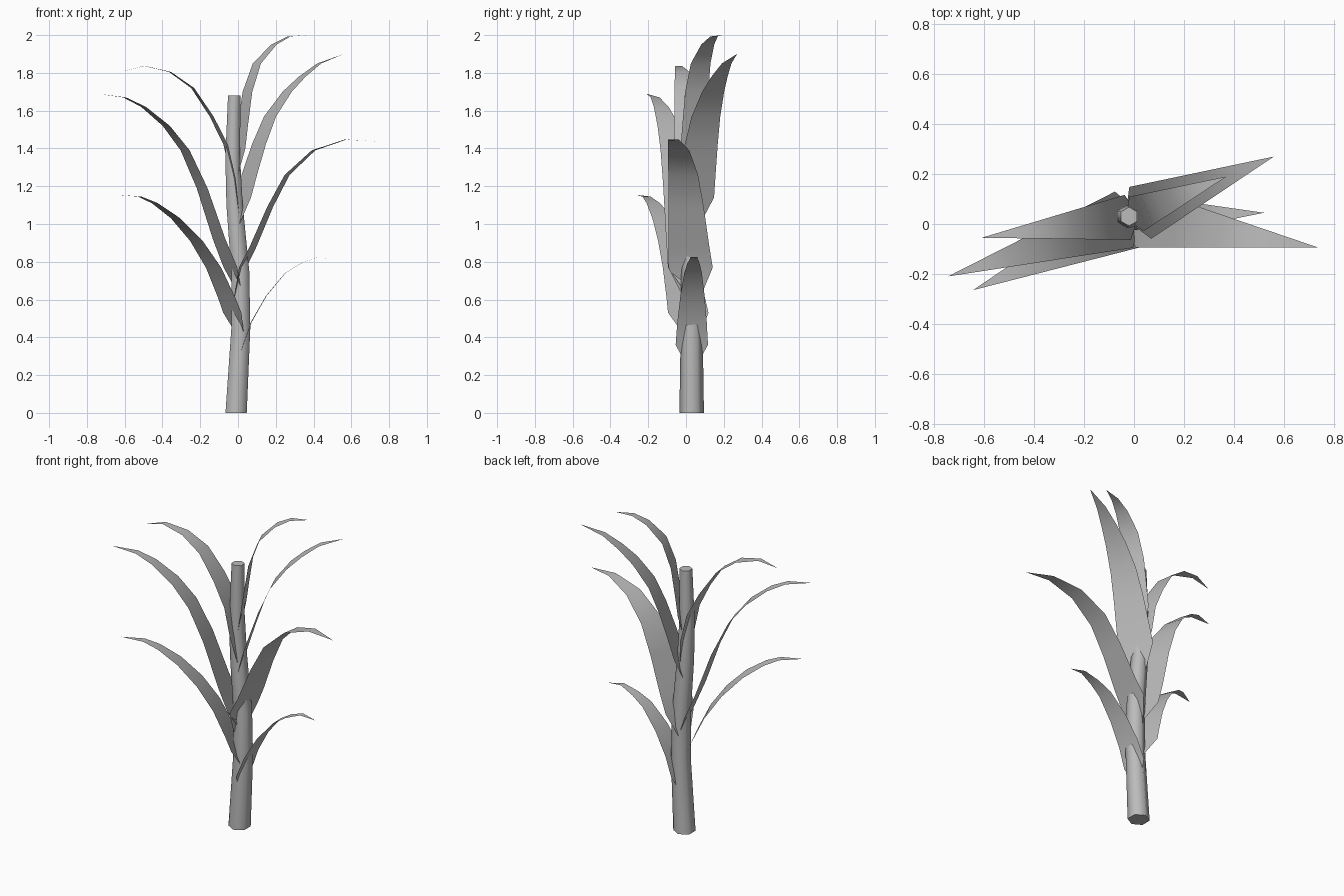
import bpy, bmesh, math
from mathutils import Vector

if "Cube" in bpy.data.objects:
    bpy.data.objects.remove(bpy.data.objects["Cube"])

mat = bpy.data.materials.new("plain grey")
mat.diffuse_color = (0.5, 0.5, 0.5, 1)
mat.use_nodes = True
mat.node_tree.nodes["Principled BSDF"].inputs["Base Color"].default_value = mat.diffuse_color
CY = 0.03  # y of the stalk axis


def finish(name, bm, angle):
    me = bpy.data.meshes.new(name)
    bm.to_mesh(me)
    bm.free()
    me.materials.append(mat)
    ob = bpy.data.objects.new(name, me)
    bpy.context.collection.objects.link(ob)
    bpy.ops.object.select_all(action='DESELECT')
    ob.select_set(True)
    bpy.context.view_layer.objects.active = ob
    bpy.ops.object.shade_smooth_by_angle(angle=math.radians(angle))


# Stalk: six-sided tapering tube with a slight bend (z, x, radius)
bm = bmesh.new()
rings = []
for z, x, r in [(0, -.01, .065), (.45, .015, .058), (.75, .012, .055),
                (1.1, -.018, .05), (1.35, -.028, .045), (1.68, -.02, .038)]:
    rings.append([bm.verts.new((x + r * math.cos(math.radians(30 + 60 * i)),
                                CY + r * math.sin(math.radians(30 + 60 * i)), z))
                  for i in range(6)])
for a, b in zip(rings, rings[1:]):
    for i in range(6):
        j = (i + 1) % 6
        bm.faces.new((a[i], a[j], b[j], b[i]))
bm.faces.new(rings[0][::-1])
bm.faces.new(rings[-1])
finish("stalk", bm, 65)


# Leaf: ribbon along a spine given as (x, z), tip y sets its heading
def leaf(name, spine, tip_y, width):
    bm = bmesh.new()
    x0, xt = spine[0][0], spine[-1][0]
    head = Vector((xt - x0, tip_y - CY, 0)).normalized()
    side = Vector((-head.y, head.x, 0))
    rows = []
    for k, (x, z) in enumerate(spine[:-1]):
        u = (x - x0) / (xt - x0)
        c = Vector((x, CY + (tip_y - CY) * u, z))
        h = width * (0.4 if k == 0 else 1 - u)
        rows.append([bm.verts.new(c + side * h * s) for s in (1, 0, -1)])
    for a, b in zip(rows, rows[1:]):
        for i in range(2):
            bm.faces.new((a[i], a[i + 1], b[i + 1], b[i]))
    tip = bm.verts.new((xt, tip_y, spine[-1][1]))
    for i in range(2):
        bm.faces.new((rows[-1][i], rows[-1][i + 1], tip))
    finish(name, bm, 80)


leaf("leaf_right_low", [(0, .27), (.025, .36), (.07, .48), (.15, .62), (.25, .74),
                        (.33, .79), (.42, .825), (.52, .81)], .045, .09)
leaf("leaf_left_low", [(.01, .42), (-.03, .53), (-.06, .61), (-.13, .77), (-.22, .91),
                       (-.33, 1.03), (-.44, 1.11), (-.52, 1.145), (-.645, 1.155)], -.265, .125)
leaf("leaf_right_middle", [(-.01, .62), (.025, .77), (.08, .88), (.17, 1.09), (.26, 1.26),
                           (.40, 1.39), (.57, 1.447), (.74, 1.437)], -.095, .125)
leaf("leaf_left_middle", [(0, .66), (-.04, .77), (-.1, .92), (-.19, 1.19), (-.28, 1.39),
                          (-.38, 1.52), (-.5, 1.62), (-.6, 1.67), (-.745, 1.69)], -.21, .125)
leaf("leaf_right_high", [(-.01, 1.0), (.025, 1.14), (.06, 1.26), (.11, 1.42), (.17, 1.57),
                         (.26, 1.7), (.34, 1.78), (.43, 1.85), (.56, 1.9)], .27, .12)
leaf("leaf_left_top", [(0, 1.05), (-.025, 1.24), (-.065, 1.42), (-.14, 1.57), (-.24, 1.72),
                       (-.36, 1.805), (-.495, 1.837), (-.61, 1.808)], -.055, .095)
leaf("leaf_right_top", [(-.015, 1.25), (.01, 1.4), (.025, 1.52), (.05, 1.7), (.1, 1.85),
                        (.19, 1.95), (.27, 1.993), (.37, 2.0)], .19, .08)
